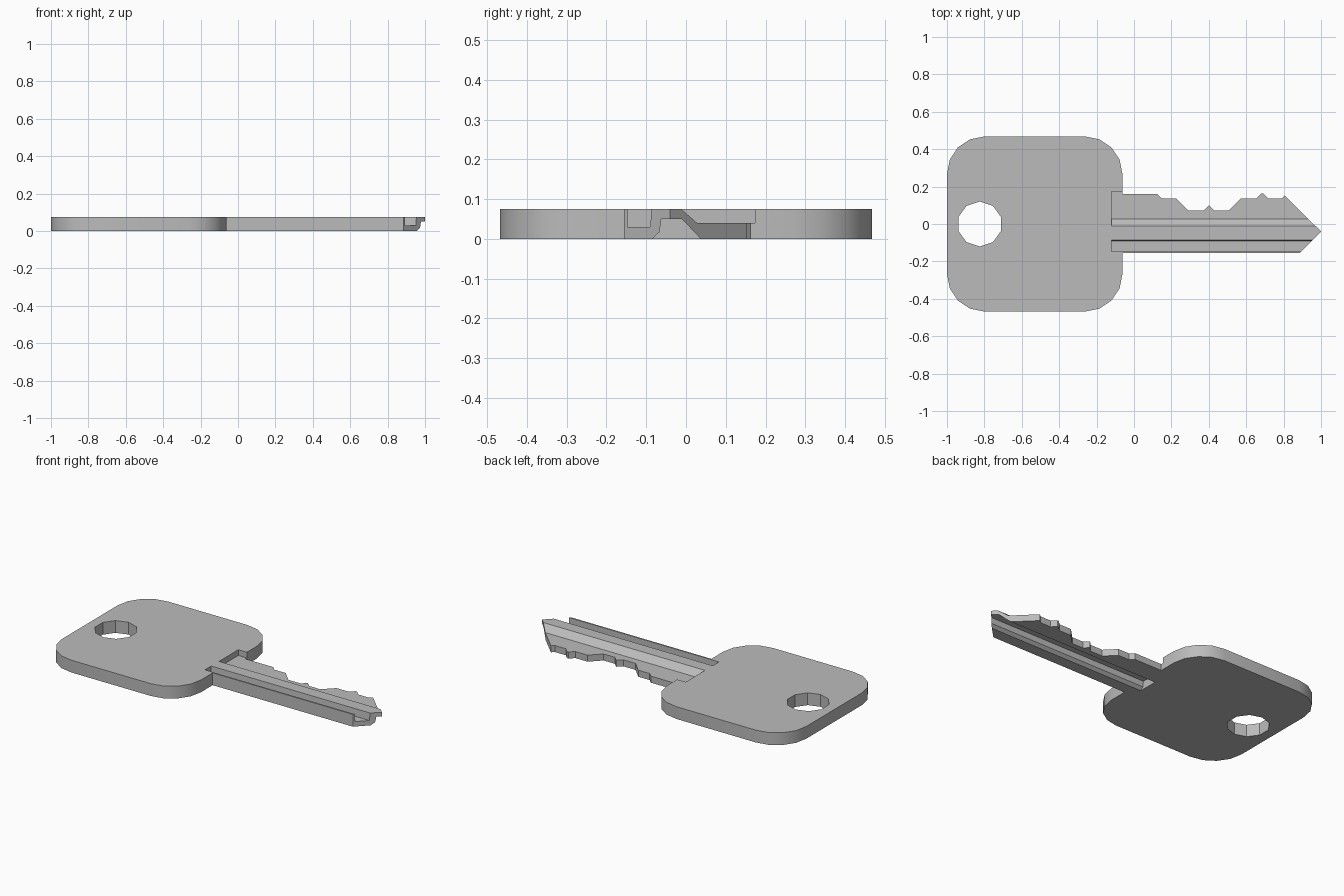
import bpy, bmesh, math

if "Cube" in bpy.data.objects:
    bpy.data.objects.remove(bpy.data.objects["Cube"], do_unlink=True)

THICK = 0.075
HEAD_X0, HEAD_X1, HEAD_Y, CORNER = -1.0, -0.062, 0.468, 0.2
NOTCH_X = -0.12      # grooves start just inside the head

metal = bpy.data.materials.new("grey metal")
metal.use_nodes = True
grey = (0.5, 0.5, 0.5, 1)
metal.diffuse_color = grey
metal.node_tree.nodes["Principled BSDF"].inputs["Base Color"].default_value = grey


def prism(name, base, offset):
    """Extrude a closed outline of 3D points along an offset."""
    bm = bmesh.new()
    face = bm.faces.new([bm.verts.new(p) for p in base])
    moved = bmesh.ops.extrude_face_region(bm, geom=[face])["geom"]
    bmesh.ops.translate(bm, vec=offset,
                        verts=[v for v in moved if isinstance(v, bmesh.types.BMVert)])
    bmesh.ops.recalc_face_normals(bm, faces=bm.faces)
    mesh = bpy.data.meshes.new(name)
    bm.to_mesh(mesh)
    bm.free()
    mesh.materials.append(metal)
    obj = bpy.data.objects.new(name, mesh)
    bpy.context.collection.objects.link(obj)
    return obj


def corner(cx, cy, start):
    """Quarter-circle corner of the head, in four segments."""
    angles = [math.radians(start + 22.5 * i) for i in range(5)]
    return [(cx + CORNER * math.cos(a), cy + CORNER * math.sin(a)) for a in angles]


# Outline: rounded head, then the bitted blade
lx, rx, cy = HEAD_X0 + CORNER, HEAD_X1 - CORNER, HEAD_Y - CORNER
head = corner(rx, cy, 0) + corner(lx, cy, 90) + corner(lx, -cy, 180) + corner(rx, -cy, 270)
blade = [(HEAD_X1, -0.156), (0.885, -0.156), (1.0, -0.04), (0.806, 0.152),
         (0.79, 0.136), (0.717, 0.136), (0.69, 0.163), (0.68, 0.163),
         (0.652, 0.136), (0.57, 0.136), (0.506, 0.072), (0.43, 0.072),
         (0.402, 0.1), (0.373, 0.072), (0.29, 0.072), (0.227, 0.136),
         (0.15, 0.136), (0.126, 0.16), (HEAD_X1, 0.16)]
key = prism("key", [(x, y, 0) for x, y in head + blade], (0, 0, THICK))

# Cutters: lengthwise (y, z) profiles and the keyring hole
profiles = {
    "upper_step_cutter": [(-0.052, 0.11), (0.028, 0.04), (0.174, 0.04), (0.174, 0.11)],
    "upper_groove_cutter": [(-0.147, 0.11), (-0.147, 0.03), (-0.09, 0.03), (-0.084, 0.11)],
    "lower_groove_cutter": [(-0.105, -0.02), (-0.067, 0.017), (-0.062, 0.05),
                            (-0.01, 0.05), (0.056, -0.02)],
}
cutters = [prism(n, [(NOTCH_X, y, z) for y, z in pts], (1.4, 0, 0))
           for n, pts in profiles.items()]
ring = [math.radians(90 + 36 * i) for i in range(10)]
cutters.append(prism("hole_cutter",
                     [(-0.825 + 0.12 * math.cos(a), 0.12 * math.sin(a), -0.1) for a in ring],
                     (0, 0, 0.3)))

for cutter in cutters:
    cutter.hide_render = True
    cutter.hide_set(True)
    cut = key.modifiers.new(cutter.name, 'BOOLEAN')
    cut.operation = 'DIFFERENCE'
    cut.solver = 'EXACT'
    cut.object = cutter

# Apply the cuts, then remove the helpers
bpy.context.view_layer.objects.active = key
key.select_set(True)
for name in [m.name for m in key.modifiers]:
    bpy.ops.object.modifier_apply(modifier=name)
for cutter in cutters:
    bpy.data.objects.remove(cutter, do_unlink=True)

# Smooth rounded corners, crisp edges
bpy.ops.object.shade_smooth_by_angle(angle=math.radians(30))
